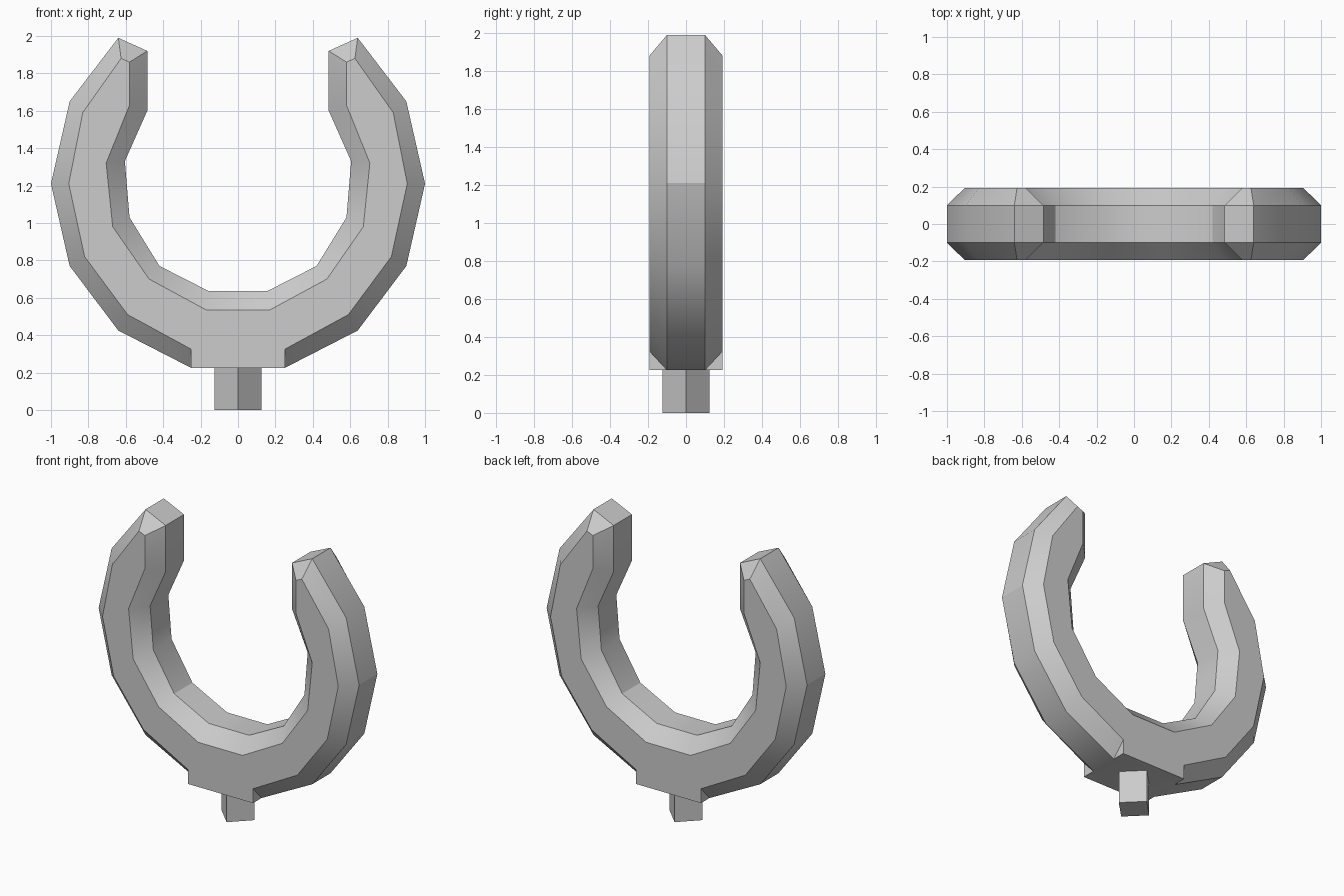
import bpy, bmesh, math

cube = bpy.data.objects.get("Cube")
if cube:
    bpy.data.objects.remove(cube)

# Single stone-grey material
grey = bpy.data.materials.new("light_grey")
grey.use_nodes = True
colour = (0.604, 0.604, 0.604, 1)
grey.diffuse_color = colour
grey.node_tree.nodes["Principled BSDF"].inputs["Base Color"].default_value = colour

FACE_Y, RIM_Y, BASE_Z = 0.193, 0.1, 0.225

# (x, z) paths of one arm, from the base up to the tip
outer_rim = [(0.25, BASE_Z), (0.64, 0.425), (0.9, 0.77), (1.0, 1.21), (0.9, 1.65), (0.64, 1.99)]
outer_face = [(0.25, 0.325), (0.59, 0.51), (0.82, 0.82), (0.905, 1.21), (0.83, 1.59), (0.625, 1.88)]
inner_face = [(0.17, 0.535), (0.475, 0.7), (0.67, 0.98), (0.705, 1.32), (0.58, 1.63), (0.58, 1.86)]
inner_rim = [(0.155, 0.635), (0.42, 0.77), (0.58, 1.03), (0.605, 1.33), (0.485, 1.6), (0.485, 1.92)]


def add_section(bm, i, side):
    """Eight-sided cross-section of an arm: four front points, then four back."""
    corners = [(outer_rim, RIM_Y), (outer_face, FACE_Y), (inner_face, FACE_Y), (inner_rim, RIM_Y)]
    front = [(side * p[i][0], -y, p[i][1]) for p, y in corners]
    back = [(x, -y, z) for x, y, z in reversed(front)]
    return [bm.verts.new(co) for co in front + back]


def finish(obj):
    obj.data.materials.append(grey)
    bpy.ops.object.select_all(action="DESELECT")
    obj.select_set(True)
    bpy.context.view_layer.objects.active = obj
    bpy.ops.object.shade_smooth_by_angle(angle=math.radians(30), keep_sharp_edges=True)


# Horseshoe ring: two mirrored arms joined by a square-bottomed base
bm = bmesh.new()
arms = []
for side in (1, -1):
    rings = [add_section(bm, i, side) for i in range(len(outer_rim))]
    for a, b in zip(rings, rings[1:]):
        for k in range(8):
            n = (k + 1) % 8
            bm.faces.new((a[k], a[n], b[n], b[k]))
    tip = rings[-1]
    bm.faces.new(tip[:4])
    bm.faces.new(tip[4:])
    bm.faces.new((tip[0], tip[3], tip[4], tip[7]))
    bm.edges.get((rings[3][0], rings[3][7])).smooth = False
    arms.append(rings[0])

# Base block: full-depth bottom corners with small triangular ends
feet = []
for ring, side in zip(arms, (1, -1)):
    pair = [bm.verts.new((side * 0.25, y, BASE_Z)) for y in (-FACE_Y, FACE_Y)]
    bm.faces.new((pair[0], ring[0], ring[1]))
    bm.faces.new((pair[1], ring[6], ring[7]))
    feet.append(pair)
right, left = arms
for k in (2, 3, 4):
    bm.faces.new((right[k], right[k + 1], left[k + 1], left[k]))
for foot, lower, upper in ((0, 1, 2), (1, 6, 5)):
    bm.faces.new((feet[0][foot], right[lower], right[upper],
                  left[upper], left[lower], feet[1][foot]))
bm.faces.new((feet[0][0], right[0], right[7], feet[0][1],
              feet[1][1], left[7], left[0], feet[1][0]))
bmesh.ops.recalc_face_normals(bm, faces=bm.faces)
mesh = bpy.data.meshes.new("horseshoe_ring")
bm.to_mesh(mesh)
bm.free()
ring_obj = bpy.data.objects.new("horseshoe_ring", mesh)
bpy.context.collection.objects.link(ring_obj)
finish(ring_obj)

# Square mounting peg, turned corner-on to the front
bpy.ops.mesh.primitive_cylinder_add(vertices=4, radius=0.125, depth=0.23, location=(0, 0, 0.115))
peg = bpy.context.object
peg.name = "mounting_peg"
finish(peg)
